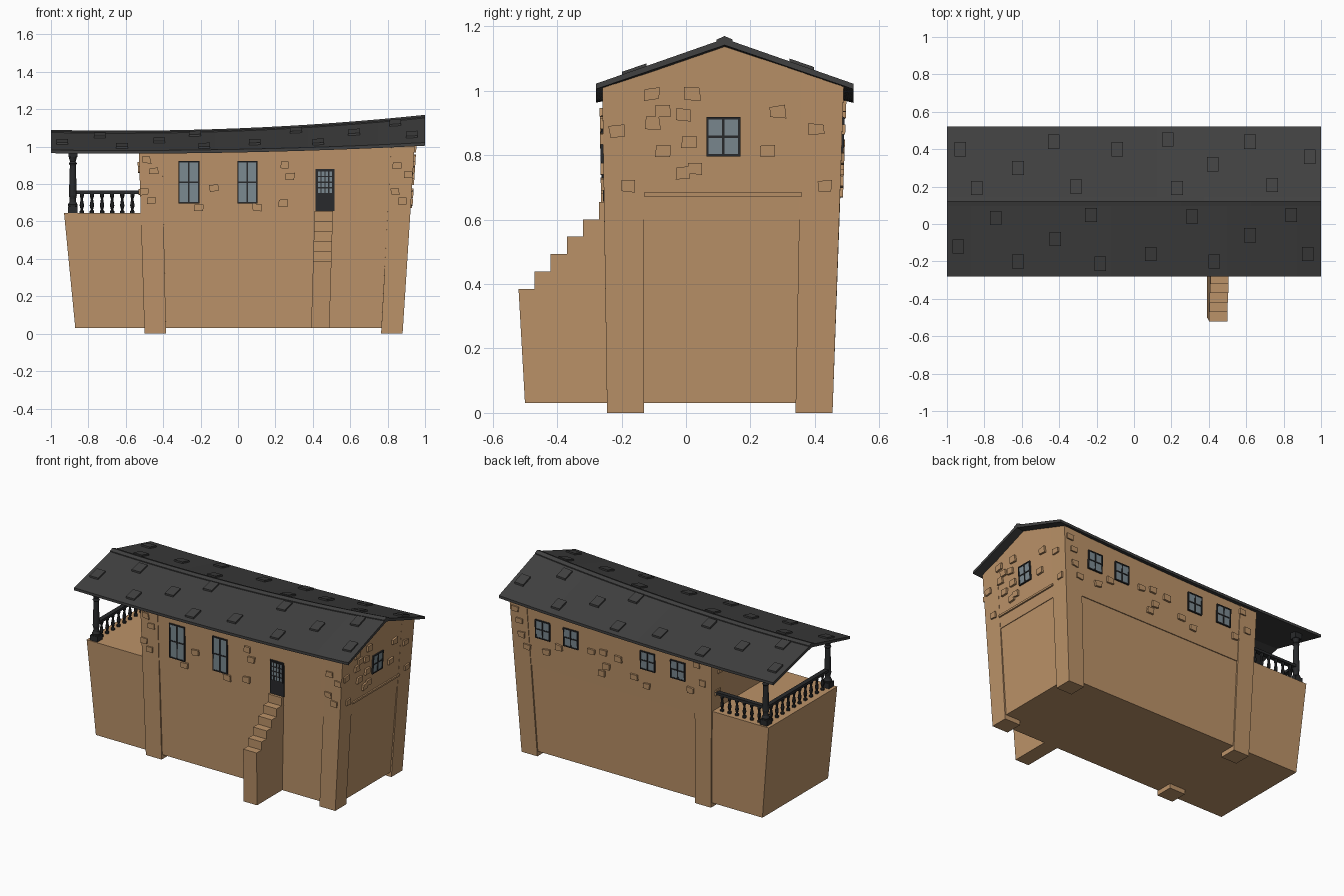
import bpy, bmesh, math, random

if "Cube" in bpy.data.objects:
    bpy.data.objects.remove(bpy.data.objects["Cube"])
random.seed(4)

def mat(name, r, g, b):
    m = bpy.data.materials.new(name)
    m.diffuse_color = (r, g, b, 1)
    m.use_nodes = True
    m.node_tree.nodes["Principled BSDF"].inputs["Base Color"].default_value = m.diffuse_color
    return m

CLAY = mat("clay", 0.50, 0.29, 0.14)
SLATE = mat("slate", 0.052, 0.052, 0.052)
IRON = mat("dark_wood", 0.022, 0.023, 0.025)
GLASS = mat("glass", 0.20, 0.255, 0.285)

def build(name, material, lofts):
    """One object from several lofts; a loft is a list of equal rings of points."""
    bm = bmesh.new()
    for rings in lofts:
        vs = [[bm.verts.new(p) for p in r] for r in rings]
        n = len(vs[0])
        for a, b in zip(vs, vs[1:]):
            for i in range(n):
                bm.faces.new((a[i], a[(i + 1) % n], b[(i + 1) % n], b[i]))
        bm.faces.new(vs[0][::-1])
        bm.faces.new(vs[-1])
    bmesh.ops.recalc_face_normals(bm, faces=bm.faces)
    me = bpy.data.meshes.new(name)
    bm.to_mesh(me)
    bm.free()
    me.materials.append(material)
    ob = bpy.data.objects.new(name, me)
    bpy.context.collection.objects.link(ob)
    return ob

def rect(x0, x1, y0, y1, z):
    return [(x0, y0, z), (x1, y0, z), (x1, y1, z), (x0, y1, z)]

def box(x0, x1, y0, y1, z0, z1):
    return [rect(x0, x1, y0, y1, z0), rect(x0, x1, y0, y1, z1)]

def lathe(x, y, profile, sides=8):
    return [[(x + r * math.cos(2 * math.pi * i / sides), y + r * math.sin(2 * math.pi * i / sides), z)
             for i in range(sides)] for r, z in profile]

# Leaning wall planes and sagging roof surfaces
front = lambda z: -0.245 - 0.015 * z
back = lambda z: 0.455 + 0.035 * z
right = lambda z: 0.88 + 0.065 * z
left = lambda z: -0.50 - 0.03 * z
RY, HALF = 0.12, 0.40
eave = lambda x: 0.969 + 0.02 * x + 0.016 * x * x
ridge = lambda x: 1.090 + 0.04 * x + 0.032 * x * x
slope = lambda x, y, lo, hi: lo + (hi - lo) * (1 - abs(y - RY) / HALF)
under = lambda x, y: slope(x, y, eave(x), ridge(x) - 0.02)
top = lambda x, y: slope(x, y, eave(x) + 0.017, ridge(x))

def on_wall(side, u, z, d):
    """Point on a wall, pushed outward by d."""
    return {"front": (u, front(z) - d, z), "back": (u, back(z) + d, z),
            "right": (right(z) + d, u, z), "left": (left(z) - d, u, z)}[side]

def plate(side, u0, u1, z0, z1, d, jitter=0):
    j = lambda: random.uniform(-jitter, jitter)
    c = [(u + j(), z + j()) for u, z in ((u0, z0), (u1, z0), (u1, z1), (u0, z1))]
    return [[on_wall(side, u, z, k) for u, z in c] for k in (-0.015, d)]

def bars(side, u0, u1, z0, z1, nu, nz, w, d):
    """Frame with muntins dividing it into nu by nz panes."""
    out = []
    for i in range(nu + 1):
        u = u0 + (u1 - u0) * i / nu
        out.append(plate(side, u - w / 2, u + w / 2, z0, z1, d))
    for i in range(nz + 1):
        z = z0 + (z1 - z0) * i / nz
        out.append(plate(side, u0 - w / 2, u1 + w / 2, z - w / 2, z + w / 2, d - 0.0005))
    return out

# Lower storey, which also carries the porch
build("lower_storey", CLAY, [[rect(-0.87, 0.872, -0.237, 0.447, 0.03),
                              rect(-0.93, 0.914, -0.247, 0.468, 0.645)]])

# Upper storey with gables following the sagging roof
rings = []
for i in range(11):
    s, ring = i / 10, []
    def px(z):
        return left(z) + 0.004 + (right(z) - left(z) - 0.008) * s
    for y in (front(1) + 0.004, RY, back(1) - 0.004):
        z = under(px(1.0), y) + 0.004
        ring.append((px(z), y, z))
    ring += [(px(0.6), back(0.6) - 0.004, 0.6), (px(0.6), front(0.6) + 0.004, 0.6)]
    rings.append(ring)
build("upper_storey", CLAY, [rings])

# Corner pillars
pillars = []
for xf, sx in ((right, -1), (left, 1)):
    for yf, sy in ((front, 1), (back, -1)):
        ring0 = [(xf(0) + sx * a, yf(0) + sy * b, 0) for a, b in ((0, 0), (.115, 0), (.115, .115), (0, .115))]
        ring1 = []
        for a, b in ((0, 0), (.125, 0), (.125, .13), (0, .13)):
            x, y = xf(1) + sx * a, yf(1) + sy * b
            ring1.append((x, y, under(x, y) + 0.003))
        pillars.append([ring0, ring1])
build("corner_pillars", CLAY, pillars)

# Ledge on the right wall
build("wall_ledge", CLAY, [plate("right", -0.13, 0.36, 0.672, 0.684, 0.006)])

# Outside stair, leaning slightly sideways
prof = [(-0.2, 0.03), (-0.50, 0.03), (-0.52, 0.385)]
for i in range(5):
    y = -0.47 + 0.05 * i
    prof += [(y, 0.385 + 0.054 * i), (y, 0.385 + 0.054 * (i + 1))]
prof.append((-0.2, 0.655))
build("stair", CLAY, [[[(x + 0.03 * z, y, z) for y, z in prof] for x in (0.39, 0.488)]])

# Roof slab, ridge cap and loose slates
xs = [-1 + i / 8 for i in range(17)]
y0, y1 = RY - HALF, RY + HALF
build("roof", SLATE, [[[(x, y0, eave(x)), (x, y0, top(x, y0)), (x, RY, ridge(x)), (x, y1, top(x, y1)),
                        (x, y1, eave(x)), (x, RY, ridge(x) - 0.02)] for x in xs]])
build("ridge_cap", SLATE, [[[(x, RY - .025, top(x, RY - .025) - .004), (x, RY - .025, top(x, RY - .025) + .006),
                             (x, RY, ridge(x) + 0.008), (x, RY + .025, top(x, RY + .025) + .006),
                             (x, RY + .025, top(x, RY + .025) - .004)] for x in xs]])
slates = []
for x, t in ((-.94, .4), (-.74, .78), (-.62, .2), (-.42, .5), (-.23, .82), (-.18, .17), (.09, .3),
             (.31, .8), (.43, .2), (.62, .55), (.84, .82), (.93, .3)):
    for sy in (-1, 1):
        cx, cy = x * -sy, RY + sy * HALF * (1 - t)
        c = [(cx + a * 0.031, cy + b * 0.038) for a, b in ((-1, -1), (1, -1), (1, 1), (-1, 1))]
        slates.append([[(a, b, top(a, b) + k) for a, b in c] for k in (-0.008, 0.011)])
build("loose_slates", SLATE, slates)

# Windows: two tall in front, one in the right gable, four at the back
wins = [("front", -0.315, -0.21, 0.70, 0.92), ("front", 0.0, 0.10, 0.70, 0.92),
        ("right", 0.067, 0.165, 0.80, 0.915)]
wins += [("back", x - 0.05, x + 0.05, 0.80, 0.915) for x in (0.705, 0.50, -0.06, -0.28)]
build("window_panes", GLASS, [plate(*w, 0.002) for w in wins])
build("window_frames", IRON, [b for w in wins for b in bars(*w, 2, 2, 0.007, 0.006)])

# Door with a small paned light
build("door", IRON, [plate("front", 0.415, 0.515, 0.657, 0.88, 0.003)])
build("door_light", GLASS, [plate("front", 0.423, 0.507, 0.75, 0.87, 0.005)])
build("door_bars", IRON, bars("front", 0.423, 0.507, 0.75, 0.87, 4, 4, 0.007, 0.008))

# Exposed stones on the walls
stones = {
    "right": [(-.105, .99), (.02, .99), (-.07, .935), (-.005, .925), (-.105, .90), (-.215, .875), (.01, .84),
              (-.07, .815), (.285, .935), (.405, .88), (.255, .815), (-.18, .705), (.43, .705), (.03, .76),
              (-.01, .745)],
    "front": [(-.21, .675), (.10, .675), (-.13, .78), (.25, .90), (.28, .84), (.24, .70), (-.49, .93),
              (-.45, .87), (-.50, .76), (-.46, .71), (.85, .90), (.91, .85), (.84, .76), (.88, .71)],
    "back": [(.68, .72), (.59, .775), (.35, .815), (.26, .83), (.155, .815), (.28, .69), (.24, .74),
             (.04, .725), (-.05, .69), (-.37, .75), (-.42, .93), (-.46, .82), (.90, .95), (.87, .88),
             (.86, .79), (.82, .72)],
    "left": [(-.20, .88), (.40, .90), (.42, .76)]}
build("wall_stones", CLAY, [plate(s, u - .023, u + .023, z - .018, z + .018, 0.009, 0.004)
                            for s, pts in stones.items() for u, z in pts])

# Porch posts
posts = []
for y in (-0.215, 0.43):
    x = -0.883
    posts += [box(x - .026, x + .026, y - .026, y + .026, 0.64, 0.68),
              lathe(x, y, [(.024, .68), (.026, .69), (.018, .705), (.017, .72), (.021, .74), (.016, .90),
                           (.022, .91), (.015, .92), (.022, .945)], 12),
              box(x - .024, x + .024, y - .024, y + .024, 0.945, under(x, y) + 0.006)]
build("porch_posts", IRON, posts)

# Railings along the left and back of the porch
build("porch_rails", IRON, [box(-0.898, -0.868, -0.215, 0.43, 0.748, 0.765),
                            box(-0.883, -0.52, 0.415, 0.445, 0.748, 0.765)])
spots = [(-0.883, -0.16 + 0.535 * i / 9) for i in range(10)]
spots += [(-0.835 + 0.27 * i / 5, 0.43) for i in range(6)]
turned = [(.012, .64), (.012, .655), (.006, .662), (.012, .685), (.006, .72), (.011, .735), (.011, .752)]
build("balusters", IRON, [lathe(x, y, turned) for x, y in spots])
